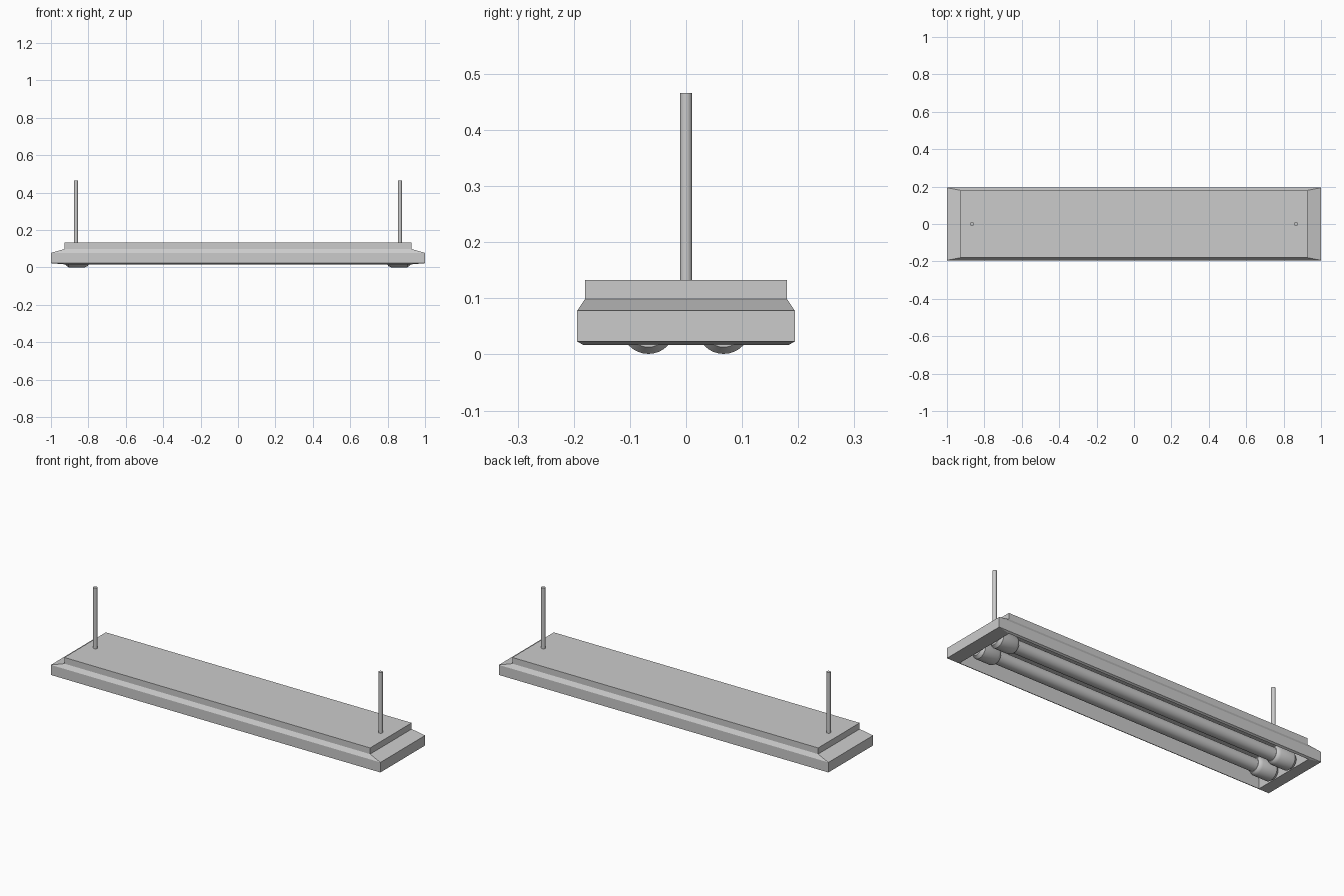
import bpy, bmesh, math
from mathutils import Matrix

if "Cube" in bpy.data.objects:
    bpy.data.objects.remove(bpy.data.objects["Cube"])


def finish(name, bm, smooth=False):
    bmesh.ops.recalc_face_normals(bm, faces=bm.faces)
    me = bpy.data.meshes.new(name)
    bm.to_mesh(me)
    bm.free()
    ob = bpy.data.objects.new(name, me)
    bpy.context.collection.objects.link(ob)
    if smooth:
        bpy.ops.object.select_all(action='DESELECT')
        ob.select_set(True)
        bpy.context.view_layer.objects.active = ob
        bpy.ops.object.shade_smooth_by_angle(angle=math.radians(35))
    return ob


def stacked_rects(name, loops):
    """Skin a sequence of rectangles (half x, half y, z), capped at both ends."""
    bm = bmesh.new()
    rings = [[bm.verts.new((sx * hx, sy * hy, z))
              for sx, sy in ((-1, -1), (1, -1), (1, 1), (-1, 1))]
             for hx, hy, z in loops]
    for a, b in zip(rings, rings[1:]):
        for i in range(4):
            j = (i + 1) % 4
            bm.faces.new((a[i], a[j], b[j], b[i]))
    bm.faces.new(rings[0])
    bm.faces.new(rings[-1])
    return finish(name, bm)


def lathe_x(name, profile, y, z, segs=32):
    """Revolve (x, radius) points about a line parallel to x."""
    bm = bmesh.new()
    rings = [[bm.verts.new((x, y + r * math.cos(t), z + r * math.sin(t)))
              for t in (2 * math.pi * i / segs for i in range(segs))]
             for x, r in profile]
    for a, b in zip(rings, rings[1:]):
        for i in range(segs):
            j = (i + 1) % segs
            bm.faces.new((a[i], a[j], b[j], b[i]))
    bm.faces.new(rings[0])
    bm.faces.new(rings[-1])
    return finish(name, bm, True)


# Housing: stepped outer shell, bevelled rim, hollow underside
stacked_rects("housing", [
    (0.928, 0.18, 0.133), (0.928, 0.18, 0.099),
    (1.0, 0.194, 0.078), (1.0, 0.194, 0.023),
    (0.93, 0.183, 0.017),
    (0.92, 0.174, 0.099), (0.92, 0.174, 0.127),
])

# Two lamp tubes with a socket at each end
LAMP_Z, LAMP_Y = 0.049, 0.067
for row, y in (("front", -LAMP_Y), ("back", LAMP_Y)):
    lathe_x(f"{row}_tube", [(-0.83, 0.034), (0.83, 0.034)], y, LAMP_Z)
    for side, s in (("left", -1), ("right", 1)):
        profile = [(0.80, 0.036), (0.805, 0.042), (0.82, 0.048),
                   (0.905, 0.048), (0.922, 0.036)]
        lathe_x(f"{row}_{side}_socket", [(s * x, r) for x, r in profile], y, LAMP_Z)

# Suspension rods
for side, s in (("left", -1), ("right", 1)):
    bm = bmesh.new()
    bmesh.ops.create_cone(bm, cap_ends=True, segments=24, radius1=0.011,
                          radius2=0.011, depth=0.336,
                          matrix=Matrix.Translation((s * 0.866, 0, 0.298)))
    finish(f"{side}_rod", bm, True)
